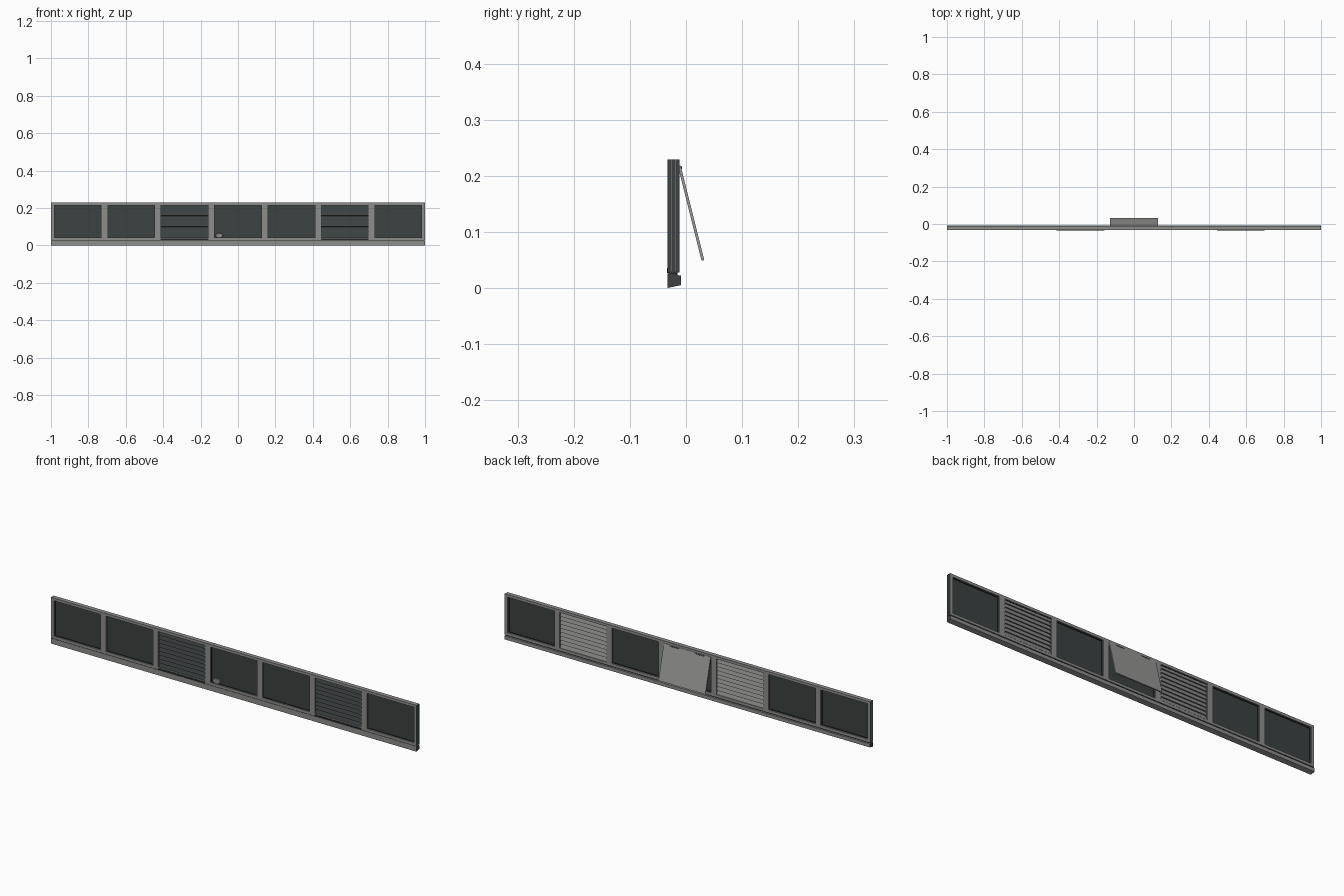
import bpy
import bmesh
from math import radians
from mathutils import Matrix, Vector

cube = bpy.data.objects.get("Cube")
if cube:
    bpy.data.objects.remove(cube, do_unlink=True)


def material(name, r, g, b):
    m = bpy.data.materials.new(name)
    m.use_nodes = True
    m.diffuse_color = (r, g, b, 1)
    m.node_tree.nodes["Principled BSDF"].inputs["Base Color"].default_value = (r, g, b, 1)
    return m


GREY = material("frame grey", 0.27, 0.27, 0.265)
LIGHT = material("flap grey", 0.31, 0.31, 0.30)
DARK = material("dark glass", 0.042, 0.055, 0.053)
BLACK = material("black gasket", 0.015, 0.018, 0.018)

FRONT, BACK = -0.033, -0.012
BOTTOM, TOP = 0.027, 0.229
SILL_Z, HEAD_Z = 0.04, 0.216
PITCH, HALF = 0.2855, 0.128
CENTRES = [PITCH * (i - 3) for i in range(7)]
LOUVRED = (2, 5)
FLAP_BAY = 3


def add_box(bm, x, y, z, turn=None):
    """Box between pairs of limits, optionally transformed."""
    size = Vector((x[1] - x[0], y[1] - y[0], z[1] - z[0]))
    mid = Vector((x[0] + x[1], y[0] + y[1], z[0] + z[1])) / 2
    mat = Matrix.Translation(mid) @ Matrix.Diagonal((*size, 1))
    bmesh.ops.create_cube(bm, size=1, matrix=(turn @ mat) if turn else mat)


def finish(bm, name, *mats, dark_ends=False):
    mesh = bpy.data.meshes.new(name)
    bmesh.ops.recalc_face_normals(bm, faces=bm.faces[:])
    if dark_ends:
        for f in bm.faces:
            if abs(f.normal.x) > 0.9 and abs(f.calc_center_median().x) > 0.999:
                f.material_index = 1
    bm.to_mesh(mesh)
    bm.free()
    for m in mats:
        mesh.materials.append(m)
    obj = bpy.data.objects.new(name, mesh)
    bpy.context.collection.objects.link(obj)
    return obj


def add_ring(bm, cx, half, width, y, z0, z1):
    """Rectangular ring lying inside an opening."""
    for s in (-1, 1):
        xs = sorted((cx + s * half, cx + s * (half - width)))
        add_box(bm, xs, y, (z0, z1))
    add_box(bm, (cx - half + width, cx + half - width), y, (z0, z0 + width))
    add_box(bm, (cx - half + width, cx + half - width), y, (z1 - width, z1))


# Sloping sill extruded along the whole length
bm = bmesh.new()
profile = [(FRONT, 0), (-0.009, 0.005), (-0.009, 0.022), (FRONT, 0.026)]
face = bm.faces.new([bm.verts.new((-1, y, z)) for y, z in profile])
ext = bmesh.ops.extrude_face_region(bm, geom=[face])
bmesh.ops.translate(bm, vec=(2, 0, 0),
                    verts=[v for v in ext["geom"] if isinstance(v, bmesh.types.BMVert)])
finish(bm, "sill", GREY, DARK, dark_ends=True)

# Shadow gap between sill and frame
bm = bmesh.new()
add_box(bm, (-0.998, 0.998), (FRONT + 0.002, BACK - 0.003), (0.022, 0.029))
finish(bm, "sill_gasket", BLACK)

# Frame: rails, mullions and end posts
bm = bmesh.new()
add_box(bm, (-1, 1), (FRONT, BACK), (BOTTOM + 0.001, SILL_Z))
add_box(bm, (-1, 1), (FRONT, BACK), (HEAD_Z, TOP))
edges = [-1] + [c + s * HALF for c in CENTRES for s in (-1, 1)] + [1]
for left, right in zip(edges[::2], edges[1::2]):
    add_box(bm, (left, right), (FRONT, BACK), (SILL_Z, HEAD_Z))
finish(bm, "window_frame", GREY, DARK, dark_ends=True)

# Thin joint lines on the end posts
bm = bmesh.new()
for s in (-1, 1):
    for y in (-0.027, -0.019):
        add_box(bm, (s - 0.0005, s + 0.0005), (y, y + 0.001), (BOTTOM + 0.003, TOP - 0.001))
finish(bm, "end_joints", GREY)

# Gaskets around every pane, front and back
bm = bmesh.new()
for c in CENTRES:
    add_ring(bm, c, HALF, 0.003, (-0.027, -0.018), SILL_Z, HEAD_Z)
finish(bm, "pane_gaskets", BLACK)

# Panes
for i, c in enumerate(CENTRES):
    bm = bmesh.new()
    add_box(bm, (c - HALF, c + HALF), (-0.025, -0.021), (SILL_Z, HEAD_Z))
    finish(bm, f"pane_{i + 1}", DARK)

# Louvred bays: sloping slats, dark in front and grey behind
COUNT = 9
STEP = (HEAD_Z - SILL_Z) / COUNT
for i in LOUVRED:
    c = CENTRES[i]
    for side, y, mat, tilt in (("front", -0.027, DARK, -20), ("back", -0.017, GREY, 20)):
        bm = bmesh.new()
        for k in range(COUNT):
            turn = (Matrix.Translation((c, y, SILL_Z + STEP * (k + 0.5)))
                    @ Matrix.Rotation(radians(tilt), 4, "X"))
            add_box(bm, (-HALF + 0.002, HALF - 0.002), (-0.001, 0.001),
                    (-STEP * 0.48, STEP * 0.48), turn)
        finish(bm, f"{side}_louvres_{i + 1}", mat)
    # Dark drip strip under the louvres
    bm = bmesh.new()
    add_box(bm, (c - HALF, c + HALF), (FRONT - 0.0005, FRONT + 0.002), (0.027, 0.036))
    finish(bm, f"drip_strip_{i + 1}", BLACK)

# Hinged flap hanging open behind the middle bay
c = CENTRES[FLAP_BAY]
bm = bmesh.new()
hinge = Matrix.Translation((c, -0.012, 0.218)) @ Matrix.Rotation(radians(14), 4, "X")
add_box(bm, (-HALF, HALF), (-0.0025, 0.0025), (-0.174, 0), hinge)
finish(bm, "open_flap", LIGHT)

# Hinge barrels
bm = bmesh.new()
for s in (-1, 1):
    place = Matrix.Translation((c + s * 0.07, -0.011, 0.214)) @ Matrix.Rotation(radians(90), 4, "Y")
    bmesh.ops.create_cone(bm, cap_ends=True, segments=12, radius1=0.004, radius2=0.004,
                          depth=0.05, matrix=place)
finish(bm, "flap_hinges", DARK)

# Small domed catch at the foot of the middle pane
bm = bmesh.new()
place = (Matrix.Translation((c - 0.1, -0.026, 0.052)) @ Matrix.Rotation(radians(90), 4, "X")
         @ Matrix.Diagonal((1, 0.6, 1, 1)))
bmesh.ops.create_cone(bm, cap_ends=True, segments=16, radius1=0.023, radius2=0.018,
                      depth=0.004, matrix=place)
finish(bm, "flap_catch", GREY)
